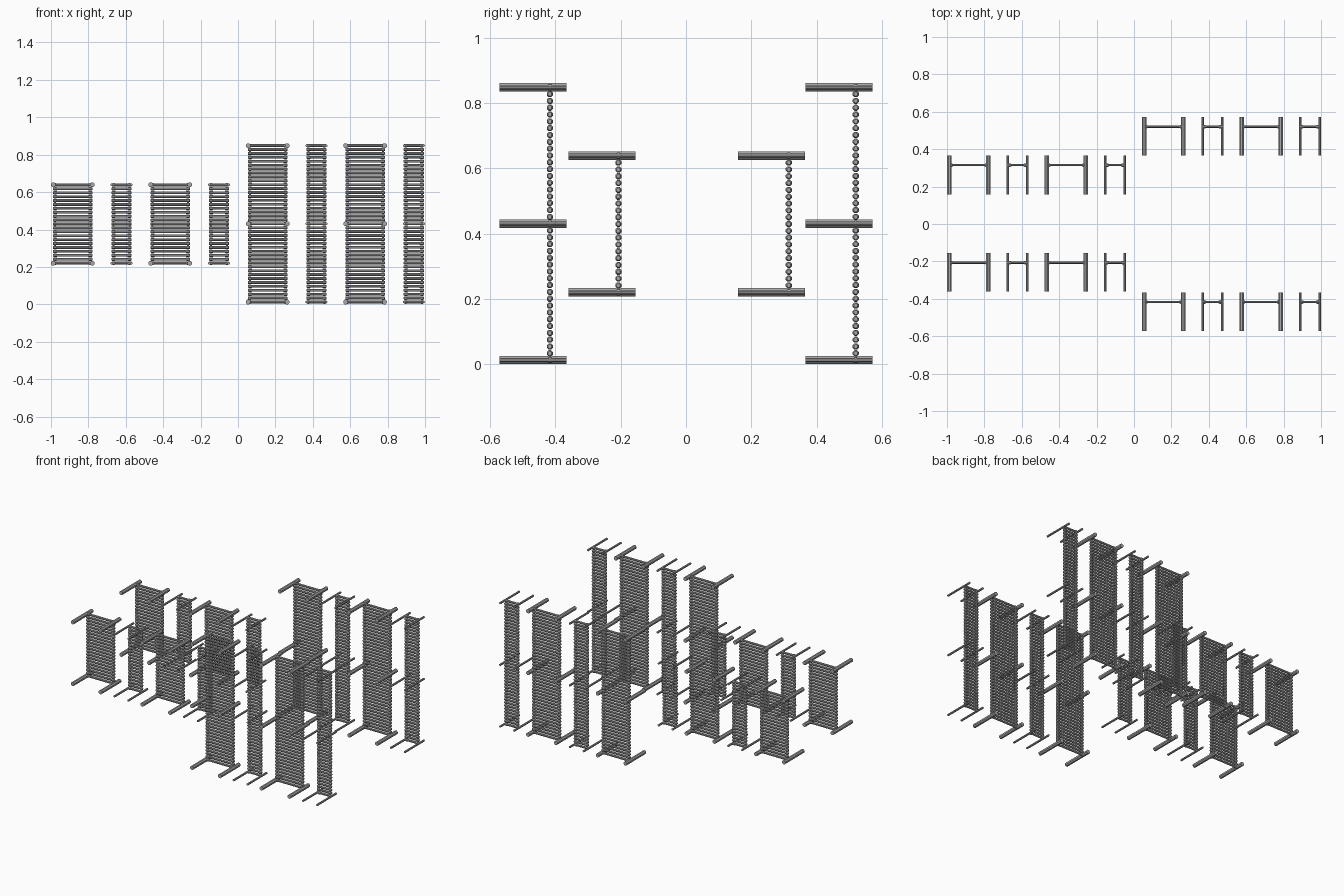
import bpy, bmesh, math
from mathutils import Matrix, Vector

cube = bpy.data.objects.get("Cube")
if cube:
    bpy.data.objects.remove(cube, do_unlink=True)

grey = bpy.data.materials.new("mid_grey")
grey.use_nodes = True
COLOUR = (0.4, 0.4, 0.4, 1)
grey.diffuse_color = COLOUR
grey.node_tree.nodes["Principled BSDF"].inputs["Base Color"].default_value = COLOUR

UNIT = 0.1042        # spacing between neighbouring uprights
STEP = 0.418         # height of one ladder section
RUNGS = 20           # rungs per section
BEAM_LENGTH = 0.206
SIDES = 8


def finish(bm, name):
    bmesh.ops.recalc_face_normals(bm, faces=bm.faces)
    mesh = bpy.data.meshes.new(name)
    bm.to_mesh(mesh)
    bm.free()
    mesh.materials.append(grey)
    obj = bpy.data.objects.new(name, mesh)
    bpy.context.collection.objects.link(obj)


def add_rung(bm, x0, x1, y, z):
    """Turned rung: slim middle, wide collar near each end."""
    half = [(-0.002, 0.006, 0.0065), (0.004, 0.0102, 0.0102),
            (0.013, 0.0102, 0.0102), (0.021, 0.006, 0.008)]
    stations = [(x0 + d, ry, rz) for d, ry, rz in half]
    stations += [(x1 - d, ry, rz) for d, ry, rz in reversed(half)]
    rings = []
    for x, ry, rz in stations:
        ring = []
        for i in range(SIDES):
            a = math.tau * (i + 0.5) / SIDES
            ring.append(bm.verts.new((x, y + ry * math.cos(a), z + rz * math.sin(a))))
        rings.append(ring)
    for a, b in zip(rings, rings[1:]):
        for i in range(SIDES):
            j = (i + 1) % SIDES
            bm.faces.new((a[i], a[j], b[j], b[i]))
    bm.faces.new(rings[0])
    bm.faces.new(rings[-1])


def add_beam(bm, x, y, z, radius):
    """Round bar running front to back."""
    turn = Matrix.Rotation(math.pi / 2, 4, 'X') @ Matrix.Rotation(math.pi / SIDES, 4, 'Z')
    r = radius / math.cos(math.pi / SIDES)
    bmesh.ops.create_cone(bm, cap_ends=True, segments=SIDES, radius1=r, radius2=r,
                          depth=BEAM_LENGTH,
                          matrix=Matrix.Translation(Vector((x, y, z))) @ turn)


def ladder(name, x0, width, radius, panel_y, beam_y, base, sections):
    x1 = x0 + width
    bm = bmesh.new()
    for i in range(sections * RUNGS + 1):
        add_rung(bm, x0, x1, panel_y, base + i * STEP / RUNGS)
    finish(bm, name + "_rungs")
    bm = bmesh.new()
    for level in range(sections + 1):
        for x in (x0, x1):
            add_beam(bm, x, beam_y, base + level * STEP, radius)
    finish(bm, name + "_beams")


# Rows: name, first column, panel y, beam centre y, base height, sections
rows = [
    ("short_front", 0, -0.207, -0.257, 0.2205, 1),
    ("short_back", 0, 0.315, 0.262, 0.2205, 1),
    ("tall_front", 2, -0.417, -0.469, 0.0125, 2),
    ("tall_back", 2, 0.520, 0.469, 0.0125, 2),
]
for name, first, panel_y, beam_y, base, sections in rows:
    for n in range(2):
        x = -0.9875 + (first + n) * 5 * UNIT
        ladder(f"{name}_wide_{n + 1}", x, 2 * UNIT, 0.0125,
               panel_y, beam_y, base, sections)
        ladder(f"{name}_narrow_{n + 1}", x + 3 * UNIT, UNIT, 0.0065,
               panel_y, beam_y, base, sections)
